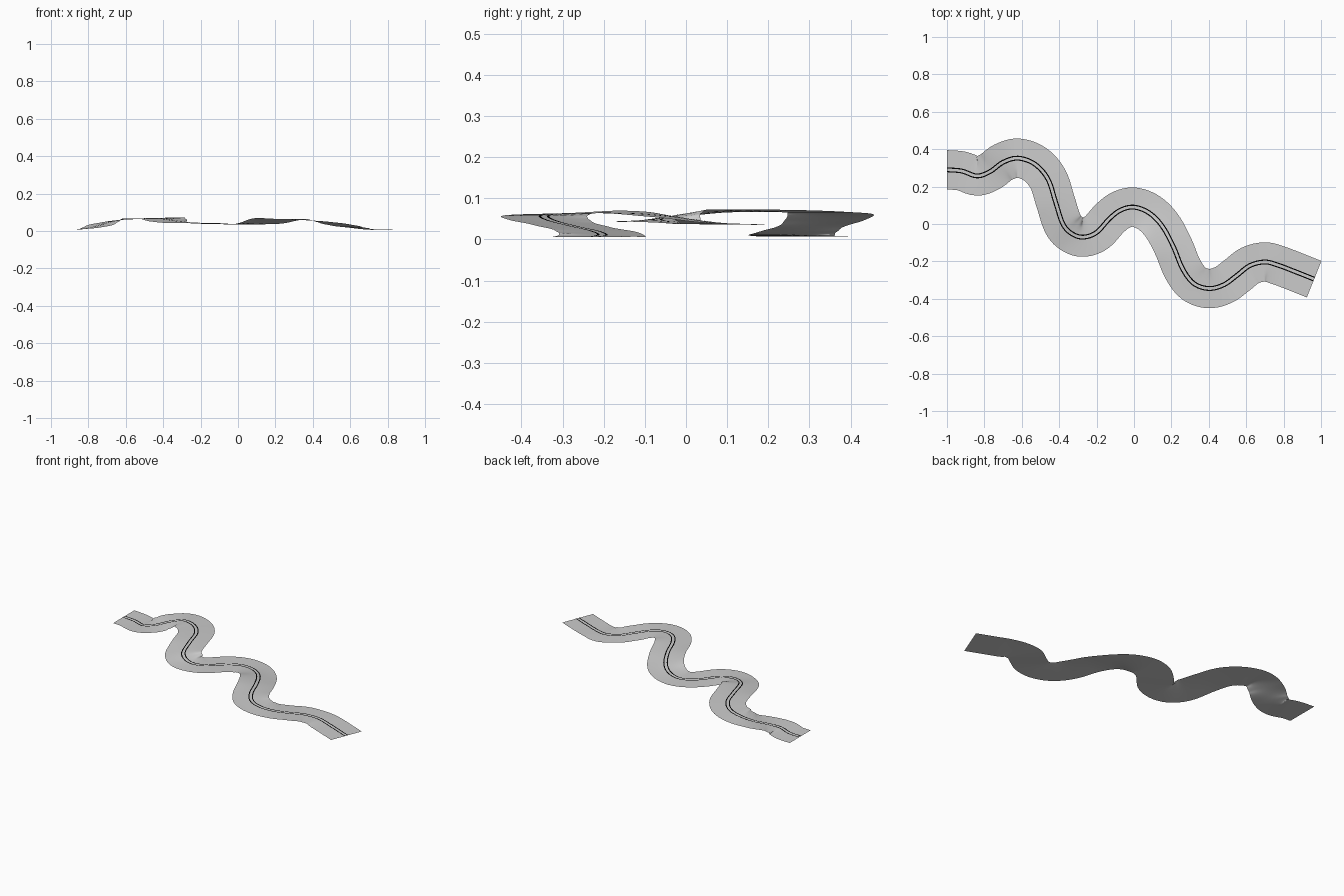
import bpy
from mathutils import Vector

cube = bpy.data.objects.get("Cube")
if cube:
    bpy.data.objects.remove(cube, do_unlink=True)


def material(name, rgb, roughness):
    m = bpy.data.materials.new(name)
    m.use_nodes = True
    m.diffuse_color = (*rgb, 1)
    node = m.node_tree.nodes["Principled BSDF"]
    node.inputs["Base Color"].default_value = (*rgb, 1)
    node.inputs["Roughness"].default_value = roughness
    return m


pale_grey = material("pale grey", (0.6, 0.6, 0.6), 0.8)
black = material("black", (0.0, 0.0, 0.0), 0.8)

# Centre line: x, y, height, bank (rise of the left edge going towards +x)
PATH = [Vector(p) for p in (
    (-1, .29, .008, 0), (-.92, .283, .007, 0), (-.84, .257, .01, 0),
    (-.77, .28, .022, 0), (-.7, .33, .043, 0), (-.62, .352, .062, -.002),
    (-.53, .32, .066, 0), (-.46, .24, .069, .002), (-.42, .12, .069, .004),
    (-.38, .0, .062, .01), (-.33, -.053, .053, .01), (-.27, -.07, .047, .003),
    (-.2, -.045, .043, 0), (-.13, .03, .039, 0), (-.07, .075, .037, 0),
    (0, .09, .037, -.002), (.08, .06, .042, -.006), (.15, -.01, .052, -.012),
    (.21, -.12, .062, -.008), (.26, -.24, .064, 0), (.32, -.318, .061, 0),
    (.4, -.345, .056, 0), (.48, -.325, .045, 0), (.55, -.275, .032, 0),
    (.62, -.222, .02, 0), (.7, -.203, .011, -.004), (.77, -.22, .007, 0),
    (.85, -.25, .006, 0), (.963, -.295, .006, 0))]
HALF = .105
STEPS = 6


def smooth_path(points):
    """Pass a smooth curve through the points."""
    ends = [points[0] * 2 - points[1]] + points + [points[-1] * 2 - points[-2]]
    out = []
    for a, b, c, d in zip(ends, ends[1:], ends[2:], ends[3:]):
        for k in range(STEPS):
            t = k / STEPS
            out.append((b * 2 + (c - a) * t + (a * 2 - b * 5 + c * 4 - d) * t * t
                        + (b * 3 - a - c * 3 + d) * t ** 3) / 2)
    return out + [points[-1]]


LINE = smooth_path(PATH)


def ribbon(name, low, high, columns, lift, mat):
    """Sweep a flat strip between two sideways offsets along the line."""
    verts, faces = [], []
    for i, p in enumerate(LINE):
        ahead = LINE[min(i + 1, len(LINE) - 1)] - LINE[max(i - 1, 0)]
        side = Vector((-ahead.y, ahead.x)).normalized()
        if i == 0:
            side = Vector((0, 1))
        for j in range(columns + 1):
            s = low + (high - low) * j / columns
            verts.append((p.x + side.x * s, p.y + side.y * s,
                          p.z + p.w * s / HALF + lift))
    w = columns + 1
    for i in range(len(LINE) - 1):
        for j in range(columns):
            a = i * w + j
            faces.append((a, a + w, a + w + 1, a + 1))
    mesh = bpy.data.meshes.new(name)
    mesh.from_pydata(verts, [], faces)
    mesh.materials.append(mat)
    mesh.shade_smooth()
    obj = bpy.data.objects.new(name, mesh)
    bpy.context.collection.objects.link(obj)
    return obj


# Road surface and the double centre stripe
ribbon("road_surface", -HALF, HALF, 8, 0, pale_grey)
for label, offset in (("left", .010), ("right", -.010)):
    ribbon(label + "_centre_stripe", offset - .003, offset + .003, 1, .0006, black)
